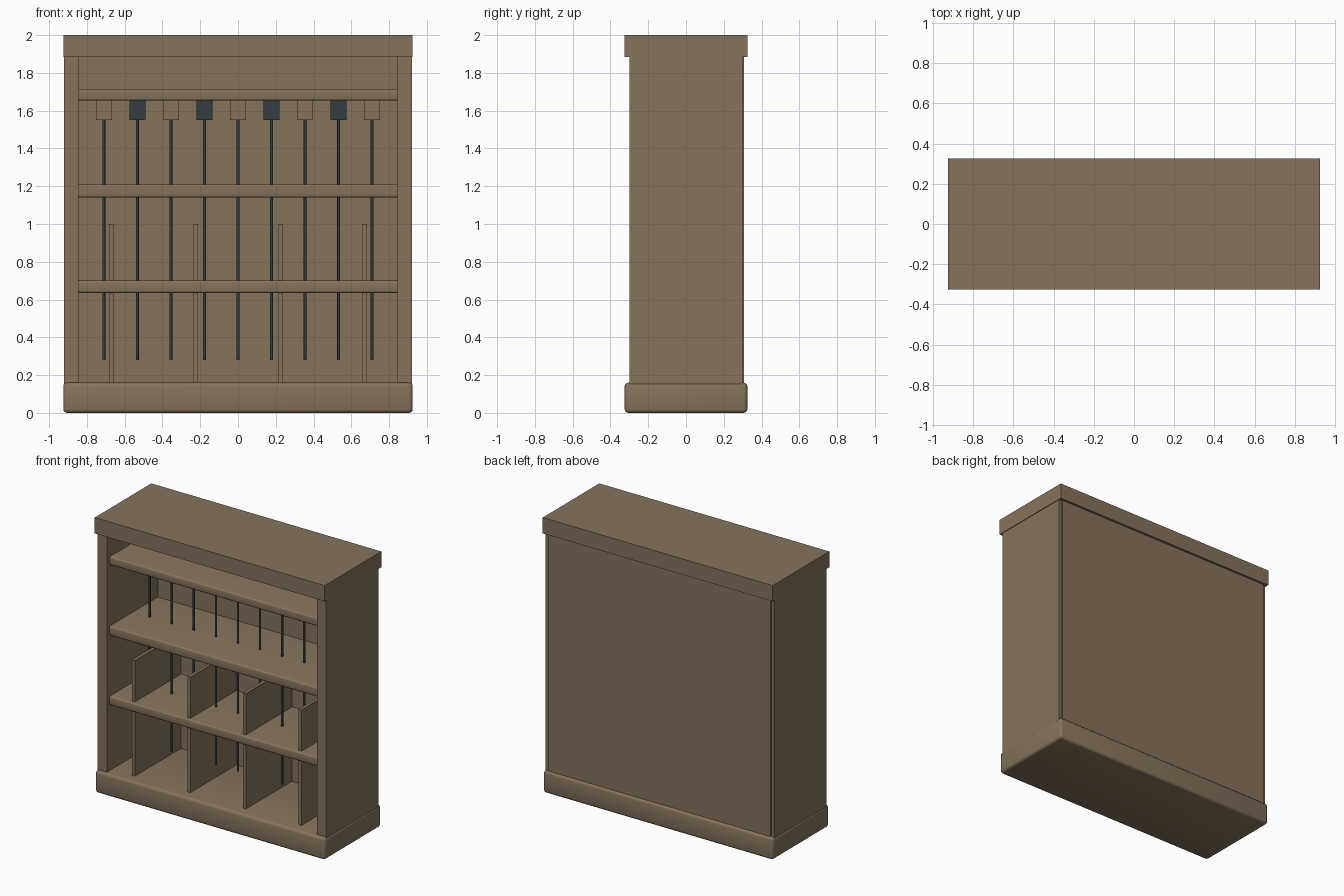
import bpy, bmesh, math

if "Cube" in bpy.data.objects:
    bpy.data.objects.remove(bpy.data.objects["Cube"])


def material(name, rgb):
    m = bpy.data.materials.new(name)
    m.diffuse_color = (*rgb, 1)
    m.use_nodes = True
    m.node_tree.nodes["Principled BSDF"].inputs["Base Color"].default_value = m.diffuse_color
    return m


wood = material("brown wood", (0.235, 0.172, 0.107))
dark = material("dark slate", (0.035, 0.048, 0.052))


def finish(bm, name, mat):
    me = bpy.data.meshes.new(name)
    bm.to_mesh(me)
    bm.free()
    me.materials.append(mat)
    ob = bpy.data.objects.new(name, me)
    bpy.context.collection.objects.link(ob)
    bpy.context.view_layer.objects.active = ob
    bpy.ops.object.select_all(action='DESELECT')
    ob.select_set(True)
    bpy.ops.object.shade_smooth_by_angle(angle=math.radians(35))
    return ob


def box(name, x, y, z, mat=wood, bevel=0, pick=lambda e: True):
    """Box from (min, max) ranges, with chosen edges rounded."""
    bm = bmesh.new()
    bmesh.ops.create_cube(bm, size=1)
    for v in bm.verts:
        v.co = [r[0] + (c + 0.5) * (r[1] - r[0]) for c, r in zip(v.co, (x, y, z))]
    if bevel:
        bmesh.ops.bevel(bm, geom=[e for e in bm.edges if pick(e)], offset=bevel,
                        segments=3, profile=0.5, affect='EDGES')
    return finish(bm, name, mat)


# plinth and cap
box("base", (-0.925, 0.925), (-0.325, 0.325), (0, 0.16), bevel=0.02)
box("cap", (-0.925, 0.925), (-0.325, 0.325), (1.885, 2.0))

# sides and back
for s, n in ((-1, "left"), (1, "right")):
    box(n + "_side", sorted((s * 0.845, s * 0.92)), (-0.30, 0.298), (0.15, 1.89))
box("back_panel", (-0.895, 0.895), (0.285, 0.308), (0.15, 1.89))

# shelves with a rounded front edge
for i, (z0, z1) in enumerate(((0.635, 0.70), (1.14, 1.21), (1.653, 1.715))):
    box(f"shelf_{i + 1}", (-0.85, 0.85), (-0.268, 0.29), (z0, z1), bevel=0.012,
        pick=lambda e: all(v.co.y < -0.2 for v in e.verts)
        and abs(e.verts[0].co.z - e.verts[1].co.z) < 1e-5)

# upright dividers
for i in range(4):
    x = -0.67 + i * 0.4467
    box(f"divider_{i + 1}", (x - 0.012, x + 0.012), (-0.245, 0.29), (0.15, 1.0))

# row of hanging rods with alternating wood and dark grips
for i in range(9):
    x = (i - 4) * 0.1775
    bm = bmesh.new()
    bmesh.ops.create_cone(bm, cap_ends=True, segments=12, radius1=0.0075,
                          radius2=0.0075, depth=1.28)
    bmesh.ops.translate(bm, verts=bm.verts, vec=(x, 0, 0.92))
    finish(bm, f"rod_{i + 1}", dark)
    box(f"grip_{i + 1}", (x - 0.042, x + 0.042), (-0.042, 0.042), (1.55, 1.66),
        dark if i % 2 else wood)
